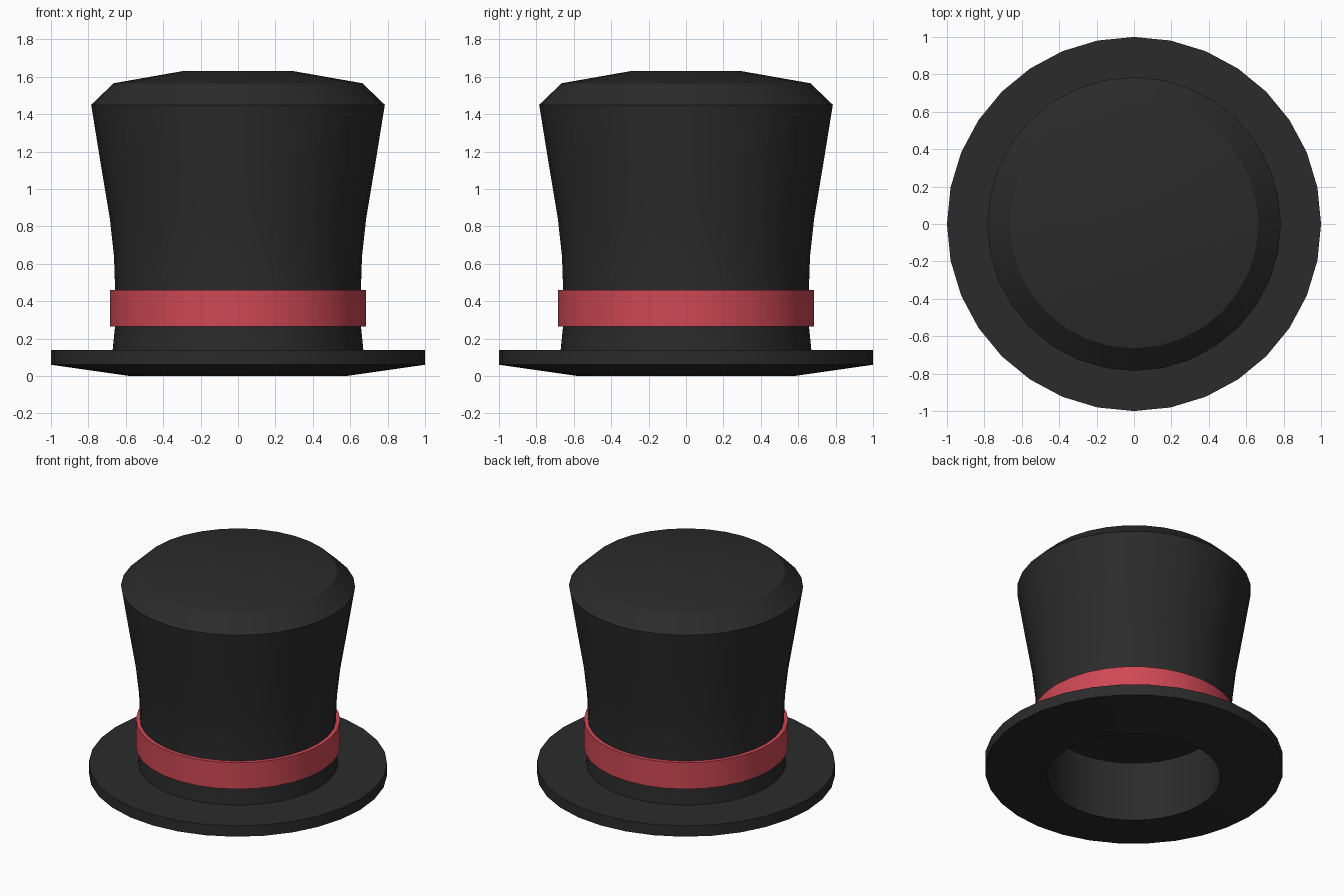
import bpy
from math import sin, cos, tau

if "Cube" in bpy.data.objects:
    bpy.data.objects.remove(bpy.data.objects["Cube"])

SIDES = 32


def material(name, rgb):
    mat = bpy.data.materials.new(name)
    mat.diffuse_color = (*rgb, 1)
    mat.use_nodes = True
    mat.node_tree.nodes["Principled BSDF"].inputs["Base Color"].default_value = mat.diffuse_color
    return mat


def lathe(name, profile, mat, closed=False):
    """Spin (radius, z) points around z; radius 0 makes a pole."""
    verts, rings, faces = [], [], []
    for r, z in profile:
        n = SIDES if r > 0 else 1
        rings.append([len(verts) + i for i in range(n)])
        verts += [(r * cos(tau * i / SIDES), r * sin(tau * i / SIDES), z) for i in range(n)]
    pairs = list(zip(rings, rings[1:]))
    if closed:
        pairs.append((rings[-1], rings[0]))
    for a, b in pairs:
        for i in range(SIDES):
            j = (i + 1) % SIDES
            quad = [a[i % len(a)], a[j % len(a)], b[j % len(b)], b[i % len(b)]]
            faces.append(list(dict.fromkeys(quad)))
    mesh = bpy.data.meshes.new(name)
    mesh.from_pydata(verts, [], faces)
    mesh.materials.append(mat)
    obj = bpy.data.objects.new(name, mesh)
    bpy.context.collection.objects.link(obj)
    bpy.ops.object.select_all(action='DESELECT')
    obj.select_set(True)
    bpy.context.view_layer.objects.active = obj
    bpy.ops.object.shade_smooth_by_angle(angle=0.5)
    return obj


felt = material("black_felt", (0.024, 0.024, 0.024))
ribbon = material("red_ribbon", (0.62, 0.065, 0.09))

# Hat body: hollow head opening, brim, flared crown and domed top
lathe("hat_body", [
    (0, 0.44), (0.58, 0.44), (0.58, 0),
    (1, 0.06), (1, 0.14), (0.67, 0.14),
    (0.657, 0.27), (0.657, 0.46), (0.663, 0.64), (0.685, 0.84), (0.735, 1.14),
    (0.785, 1.45), (0.665, 1.565), (0.295, 1.63), (0, 1.63),
], felt)

# Ribbon band around the crown
lathe("hat_band", [
    (0.645, 0.265), (0.685, 0.265), (0.685, 0.46), (0.645, 0.46),
], ribbon, closed=True)
